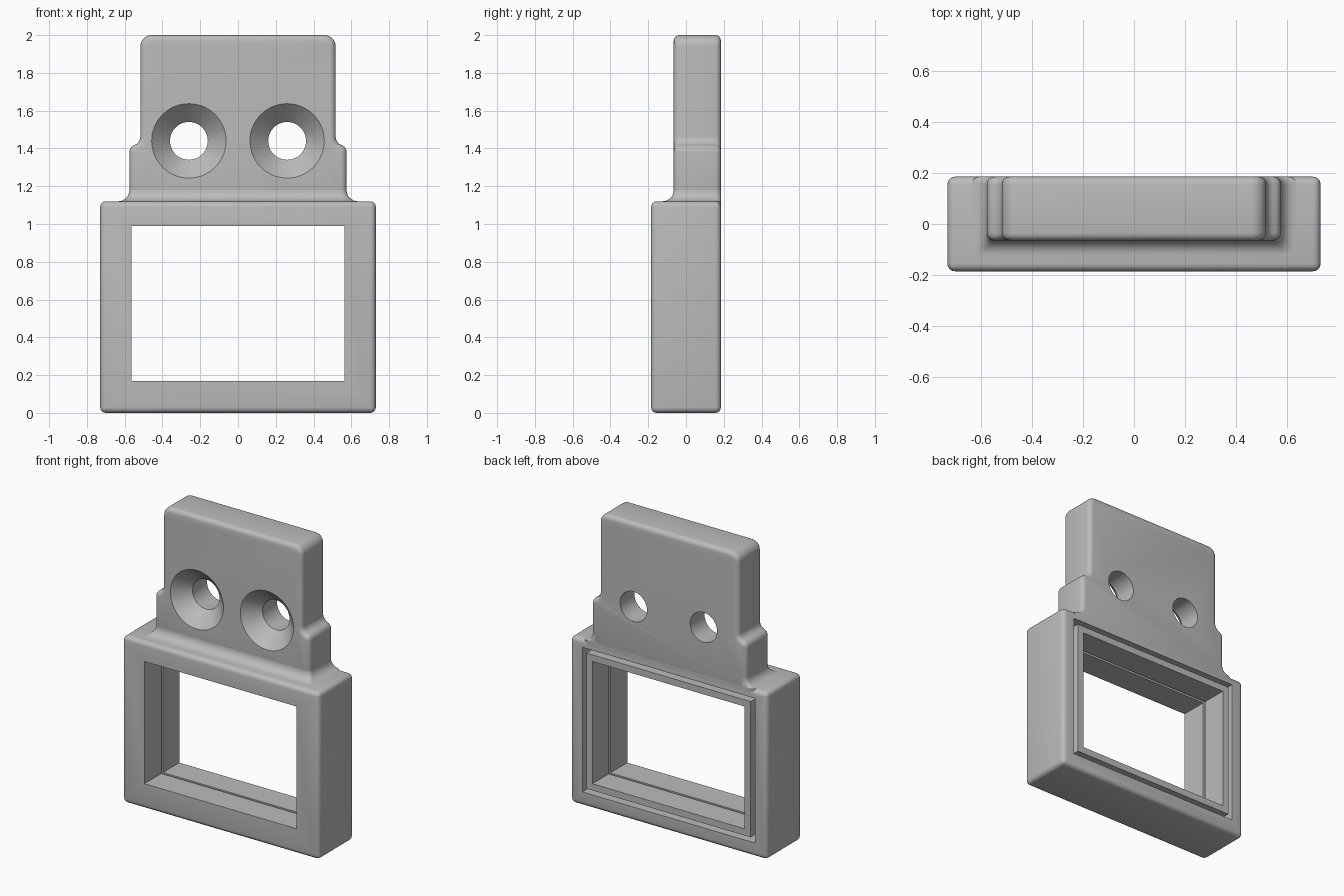
import bpy, bmesh
from math import sin, cos, pi, radians

cube = bpy.data.objects.get("Cube")
if cube:
    bpy.data.objects.remove(cube, do_unlink=True)

FRONT, BACK, TAB_FRONT = -0.185, 0.185, -0.065
FRAME_TOP, ROUND = 1.12, 0.03

grey = bpy.data.materials.new("plain grey")
grey.use_nodes = True
grey.diffuse_color = (0.5, 0.5, 0.5, 1)
grey.node_tree.nodes["Principled BSDF"].inputs["Base Color"].default_value = (0.5, 0.5, 0.5, 1)


def loft(name, rings):
    """Skin a list of closed point loops and cap both ends."""
    bm = bmesh.new()
    loops = [[bm.verts.new(p) for p in ring] for ring in rings]
    n = len(loops[0])
    for a, b in zip(loops, loops[1:]):
        for i in range(n):
            j = (i + 1) % n
            bm.faces.new((a[i], a[j], b[j], b[i]))
    bm.faces.new(loops[0][::-1])
    bm.faces.new(loops[-1])
    bmesh.ops.recalc_face_normals(bm, faces=bm.faces[:])
    mesh = bpy.data.meshes.new(name)
    bm.to_mesh(mesh)
    bm.free()
    mesh.materials.append(grey)
    obj = bpy.data.objects.new(name, mesh)
    bpy.context.scene.collection.objects.link(obj)
    return obj


def box(name, half_x, y0, y1, z0, z1):
    corners = [(-half_x, z0), (half_x, z0), (half_x, z1), (-half_x, z1)]
    return loft(name, [[(x, y, z) for x, z in corners] for y in (y0, y1)])


def arc(cx, cz, r, start, end, steps=8):
    angles = [radians(start + (end - start) * i / steps) for i in range(steps + 1)]
    return [(cx + r * cos(a), cz + r * sin(a)) for a in angles]


def bevel(obj):
    mod = obj.modifiers.new("rounded edges", "BEVEL")
    mod.width, mod.segments = ROUND, 4
    mod.limit_method, mod.angle_limit = "ANGLE", radians(40)


def cut(obj, cutter):
    mod = obj.modifiers.new("cut", "BOOLEAN")
    mod.operation, mod.solver, mod.object = "DIFFERENCE", "EXACT", cutter
    cutter.hide_render = True


def bake(obj):
    """Replace the mesh by its modified version."""
    deps = bpy.context.evaluated_depsgraph_get()
    mesh = bpy.data.meshes.new_from_object(obj.evaluated_get(deps))
    obj.modifiers.clear()
    obj.data = mesh


# Lower frame with a window and a stepped pocket behind it
frame = box("window_frame", 0.73, FRONT, BACK, 0, FRAME_TOP)
bevel(frame)
window = box("window_cutter", 0.565, -0.4, 0.4, 0.17, 0.99)
pocket = box("pocket_cutter", 0.64, -0.005, 0.4, 0.095, 1.065)
cut(frame, window)
cut(frame, pocket)

# Inner ring seated in the pocket with a narrow gap around it
ring = box("inner_ring", 0.61, 0.012, BACK, 0.125, 1.035)
cut(ring, window)

# Mounting tab: stepped outline, mirrored and extruded
step_x, step_z, turn = 0.535, 1.38, radians(70)
half = [(0.575, 1.09)]
half += arc(step_x, step_z, 0.04, 0, 70, 6)[:-1]
half += arc(step_x + 0.088 * cos(turn), step_z + 0.088 * sin(turn), 0.048, 250, 180, 6)
half += arc(0.457, 1.94, 0.06, 0, 90)
outline = half + [(-x, z) for x, z in reversed(half)]
tab = loft("mounting_tab", [[(x, y, z) for x, z in outline] for y in (TAB_FRONT, BACK)])
bevel(tab)

# Countersunk screw holes
cutters = [window, pocket]
for side, label in ((1, "left"), (-1, "right")):
    profile = [(0.297, TAB_FRONT - 0.1), (0.1, TAB_FRONT + 0.097), (0.1, 0.4)]
    hole = loft(label + "_hole_cutter",
                [[(x, y, z) for x, z in arc(side * 0.26, 1.44, r, 0, 360, 64)[:-1]]
                 for r, y in profile])
    cut(tab, hole)
    cutters.append(hole)


# Concave flare joining the tab to the frame
def rounded_loop(spread, z):
    hx, y0, y1, r = 0.575 + spread, TAB_FRONT - spread, BACK, ROUND
    pts = arc(hx - r, y1 - r, r, 0, 90, 4) + arc(r - hx, y1 - r, r, 90, 180, 4)
    pts += arc(r - hx, y0 + r, r, 180, 270, 4) + arc(hx - r, y0 + r, r, 270, 360, 4)
    return [(x, y, z) for x, y in pts]


R = 0.06
rings = [rounded_loop(R, FRAME_TOP - 0.04)]
for i in range(9):
    t = pi / 2 * i / 8
    rings.append(rounded_loop(R * (1 - sin(t)), FRAME_TOP + R * (1 - cos(t))))
flare = loft("base_flare", rings)

# Bake the cuts, remove the cutters and shade
for part in (frame, ring, tab):
    bake(part)
for cutter in cutters:
    bpy.data.objects.remove(cutter, do_unlink=True)
for part in (frame, ring, tab, flare):
    part.data.shade_smooth()
    part.data.set_sharp_from_angle(angle=radians(30))
